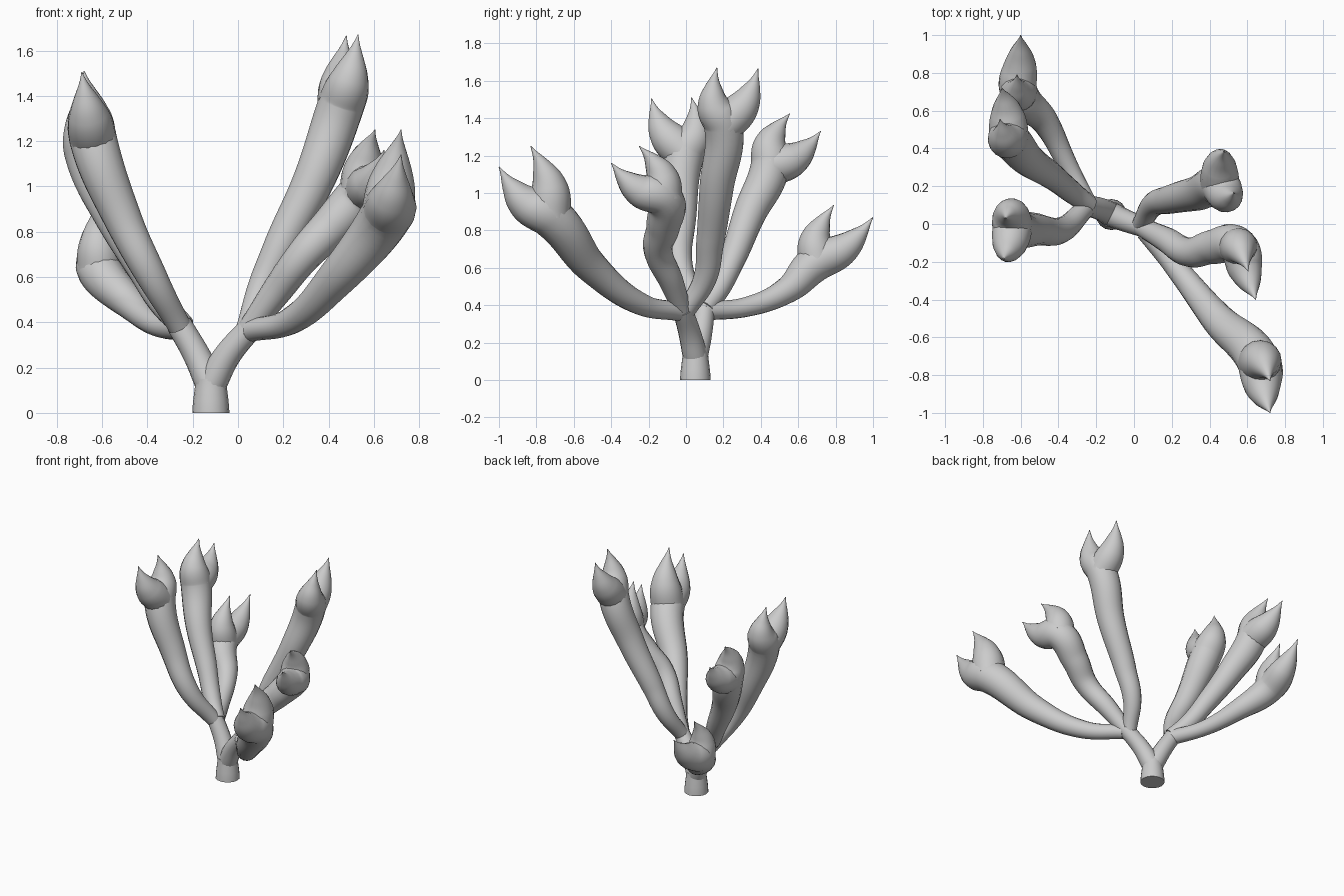
import bpy
from mathutils import Vector as V

if "Cube" in bpy.data.objects:
    bpy.data.objects.remove(bpy.data.objects["Cube"])


def tube(name, pts):
    """Smooth round tube through (position, radius) points, with closed ends."""
    cu = bpy.data.curves.new(name, 'CURVE')
    cu.dimensions = '3D'
    cu.bevel_depth = 1.0
    cu.bevel_resolution = 6
    cu.resolution_u = 10
    cu.use_fill_caps = True
    sp = cu.splines.new('BEZIER')
    sp.radius_interpolation = 'CARDINAL'
    sp.bezier_points.add(len(pts) - 1)
    for bp, (p, r) in zip(sp.bezier_points, pts):
        bp.co = p
        bp.radius = r
        bp.handle_left_type = bp.handle_right_type = 'AUTO'
    ob = bpy.data.objects.new(name, cu)
    bpy.context.collection.objects.link(ob)
    bpy.ops.object.select_all(action='DESELECT')
    ob.select_set(True)
    bpy.context.view_layer.objects.active = ob
    bpy.ops.object.convert(target='MESH')
    bpy.ops.object.shade_smooth_by_angle(angle=0.7)


def horn(base, tip, other, r):
    """Points of a bulging horn that leans away from its neighbour."""
    push = (V(tip) - V(other)).normalized() * 0.04
    b, t = V(base), V(tip)
    return [(b.lerp(t, .34) + push, r * .87), (b.lerp(t, .66) + push * .8, r * .45), (t, .002)]


def branch(name, path, tip_a, tip_b):
    """Branch flowing into its first horn, with a second horn set on its end."""
    pts = [(V(p[:3]), p[3]) for p in path]
    end, r = pts[-1]
    tube(name, pts + horn(end, tip_a, tip_b, r))
    tube(name + "_horn", [(end, r)] + horn(end, tip_b, tip_a, r))


# Stump and the two main limbs
tube("stump", [(V((-.12, .05, 0)), .082), (V((-.12, .05, .07)), .076), (V((-.12, .05, .15)), .067)])
tube("left_limb", [(V((-.12, .05, .12)), .066), (V((-.18, .08, .25)), .06), (V((-.26, .1, .39)), .056)])
tube("right_limb", [(V((-.12, .05, .12)), .066), (V((-.05, .02, .25)), .06), (V((.06, -.02, .38)), .054)])

# Right-hand branches
branch("right_front_branch",
       [(.06, -.04, .365, .05), (.23, -.24, .405, .06), (.44, -.5, .6, .087), (.66, -.73, .88, .115)],
       (.72, -1.0, 1.14), (.72, -.83, 1.25))
branch("right_middle_branch",
       [(.05, -.02, .37, .052), (.165, -.08, .53, .066), (.295, -.15, .7, .078),
        (.42, -.12, .83, .092), (.55, -.12, .97, .103)],
       (.645, -.4, 1.16), (.605, -.25, 1.25))
branch("right_back_branch",
       [(.04, 0, .37, .05), (.1, .1, .54, .063), (.19, .13, .74, .076),
        (.34, .165, 1.04, .093), (.455, .2, 1.36, .104)],
       (.53, .165, 1.67), (.478, .385, 1.665))

# Left-hand branches
branch("left_back_branch",
       [(-.24, .09, .37, .052), (-.355, .32, .39, .053), (-.47, .54, .48, .072), (-.61, .7, .63, .1)],
       (-.6, 1.0, .87), (-.62, .79, .935))
branch("left_middle_branch",
       [(-.24, .1, .38, .052), (-.33, .17, .48, .06), (-.43, .25, .65, .07),
        (-.56, .34, .89, .088), (-.66, .45, 1.14, .105)],
       (-.71, .555, 1.425), (-.7, .72, 1.33))
branch("left_front_branch",
       [(-.26, .08, .385, .052), (-.38, -.03, .6, .068), (-.51, -.03, .86, .085), (-.64, -.005, 1.21, .106)],
       (-.68, .03, 1.51), (-.69, -.185, 1.505))
